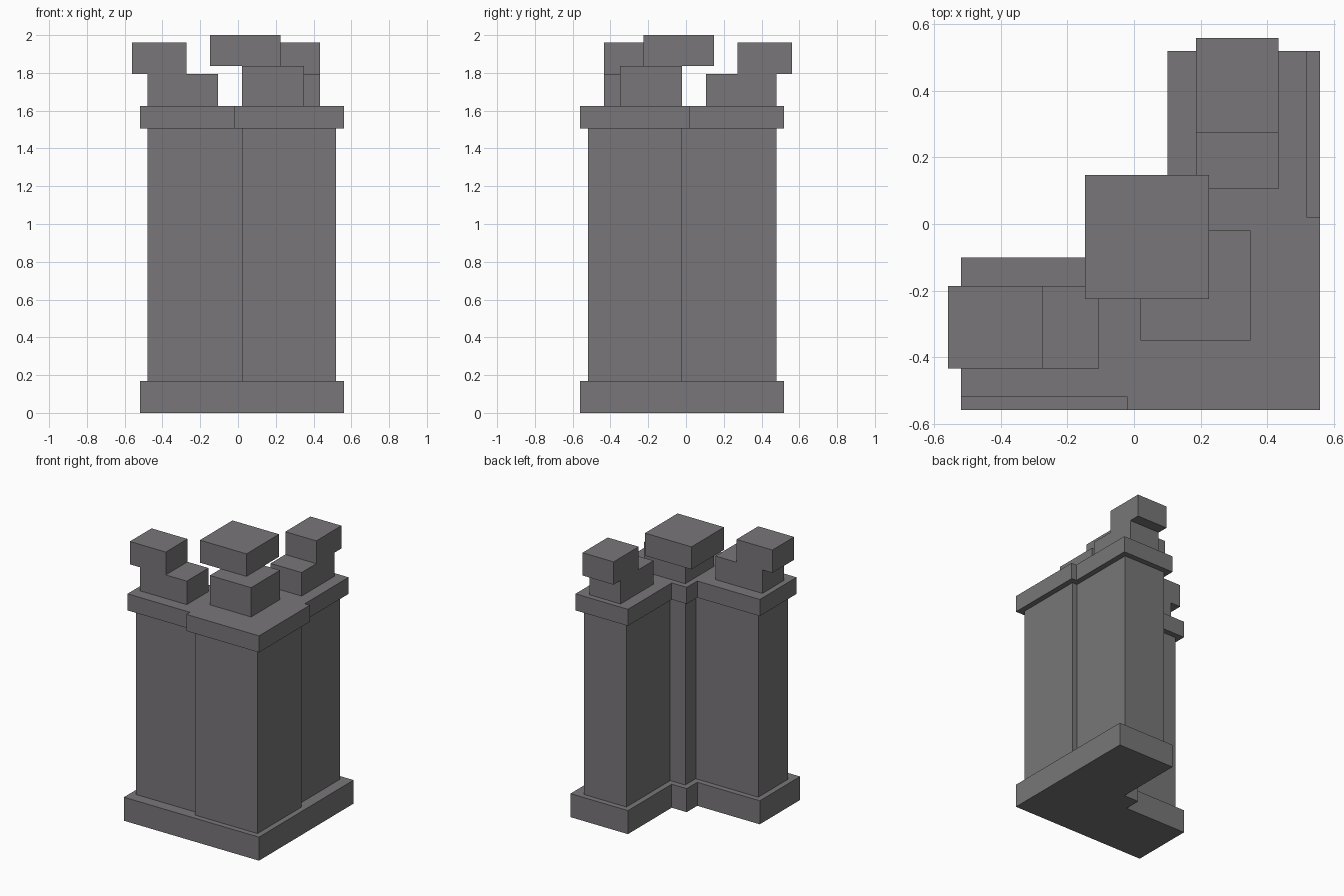
import bpy
import bmesh

cube = bpy.data.objects.get("Cube")
if cube:
    bpy.data.objects.remove(cube, do_unlink=True)

stone = bpy.data.materials.new("dark grey stone")
stone.use_nodes = True
colour = (0.19, 0.183, 0.19, 1)
stone.diffuse_color = colour
stone.node_tree.nodes["Principled BSDF"].inputs["Base Color"].default_value = colour


def flip(points):
    """Mirror across the diagonal that runs through the outer corner."""
    return [(-y, -x) for x, y in points]


def extrude(name, outline, bottom, top):
    bm = bmesh.new()
    face = bm.faces.new([bm.verts.new((x, y, bottom)) for x, y in outline])
    new = bmesh.ops.extrude_face_region(bm, geom=[face])["geom"]
    for v in new:
        if isinstance(v, bmesh.types.BMVert):
            v.co.z = top
    bmesh.ops.recalc_face_normals(bm, faces=bm.faces)
    mesh = bpy.data.meshes.new(name)
    bm.to_mesh(mesh)
    bm.free()
    mesh.materials.append(stone)
    ob = bpy.data.objects.new(name, mesh)
    bpy.context.collection.objects.link(ob)
    return ob


def corner_plan(half):
    """Close an L plan; the first and last points lie on the diagonal."""
    return half + flip(half[1:-1])[::-1]


def wall_plan(corner, wing):
    """Corner pillar reaching out to 'corner', with wings inset behind it."""
    near, far = corner
    end, front, back = wing
    return corner_plan([(far, -far), (near, -far), (near, front), (end, front),
                        (end, back), (near, back), (near, -near)])


def rect(x0, x1, y0, y1):
    return [(x0, y0), (x1, y0), (x1, y1), (x0, y1)]


# Plinth, wall shaft and projecting cap
plinth = corner_plan([(0.56, -0.56), (-0.52, -0.56), (-0.52, -0.1),
                      (-0.02, -0.1), (-0.02, 0.02)])
extrude("plinth", plinth, 0, 0.17)
extrude("wall_shaft", wall_plan((0.02, 0.52), (-0.48, -0.48, -0.14)), 0.17, 1.505)
extrude("wall_cap", wall_plan((-0.02, 0.56), (-0.52, -0.52, -0.1)), 1.505, 1.625)

# Stepped corner merlon
extrude("corner_merlon_lower", rect(0.02, 0.35, -0.35, -0.02), 1.625, 1.837)
extrude("corner_merlon_upper", rect(-0.147, 0.225, -0.225, 0.147), 1.837, 2)

# Stepped merlons at the wing ends, the second mirrored across the diagonal
lower = rect(-0.48, -0.105, -0.435, -0.187)
upper = rect(-0.56, -0.273, -0.435, -0.187)
for side, plan in (("right", lambda p: p), ("back", flip)):
    extrude(side + "_merlon_lower", plan(lower), 1.625, 1.795)
    extrude(side + "_merlon_upper", plan(upper), 1.795, 1.96)
